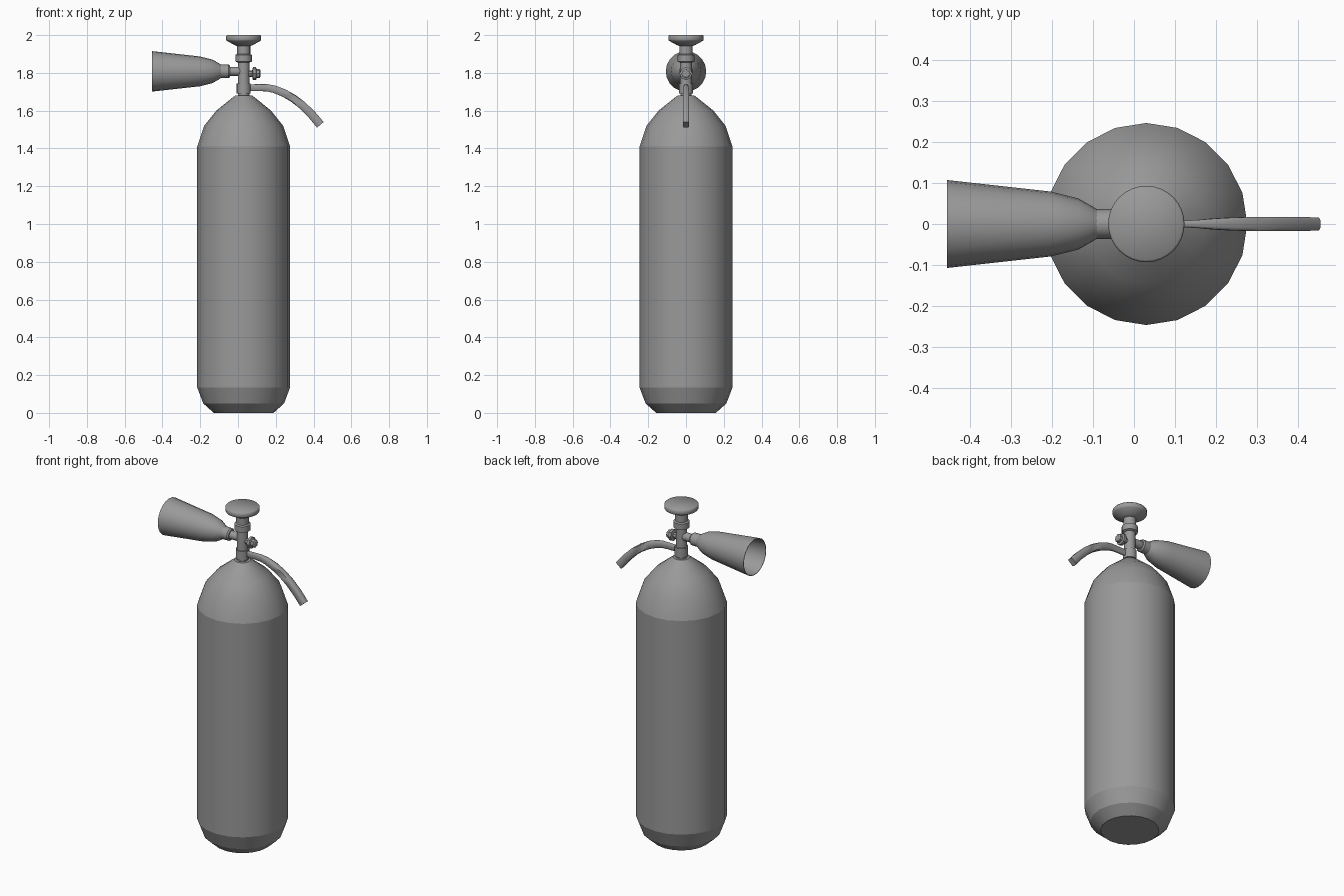
import bpy, bmesh, math
from mathutils import Vector

if "Cube" in bpy.data.objects:
    bpy.data.objects.remove(bpy.data.objects["Cube"])

CX = 0.03  # bottle axis
grey = bpy.data.materials.new("dark_grey")
grey.diffuse_color = (0.32, 0.32, 0.32, 1)
grey.use_nodes = True
grey.node_tree.nodes["Principled BSDF"].inputs["Base Color"].default_value = grey.diffuse_color


def finish(bm, name, angle=30):
    bmesh.ops.recalc_face_normals(bm, faces=bm.faces)
    me = bpy.data.meshes.new(name)
    bm.to_mesh(me)
    bm.free()
    me.materials.append(grey)
    ob = bpy.data.objects.new(name, me)
    bpy.context.collection.objects.link(ob)
    bpy.ops.object.select_all(action='DESELECT')
    ob.select_set(True)
    bpy.context.view_layer.objects.active = ob
    bpy.ops.object.shade_smooth_by_angle(angle=math.radians(angle))
    return ob


def skin(bm, rings, cap_start, cap_end):
    loops = [[bm.verts.new(p) for p in ring] for ring in rings]
    n = len(loops[0])
    for a, b in zip(loops, loops[1:]):
        for i in range(n):
            j = (i + 1) % n
            bm.faces.new((a[i], a[j], b[j], b[i]))
    if cap_start:
        bm.faces.new(loops[0][::-1])
    if cap_end:
        bm.faces.new(loops[-1])


def lathe(name, profile, sides=16, axis='Z', offset=0.0, cap_start=True, cap_end=True, angle=30):
    """Profile is (position along axis, radius); offset is z for X-axis parts."""
    rings = []
    for h, r in profile:
        ring = []
        for i in range(sides):
            t = math.tau * i / sides
            u, v = r * math.cos(t), r * math.sin(t)
            ring.append((CX + u, v, h) if axis == 'Z' else (h, u, offset + v))
        rings.append(ring)
    bm = bmesh.new()
    skin(bm, rings, cap_start, cap_end)
    return finish(bm, name, angle)


# Bottle: base, wall and shoulder, creased where they meet
lathe("bottle_base", [(0, 0.158), (0.05, 0.214), (0.135, 0.246)], 20, cap_end=False, angle=24)
lathe("bottle_wall", [(0.135, 0.246), (1.41, 0.246)], 20, cap_start=False, cap_end=False)
lathe("bottle_shoulder", [(1.41, 0.246), (1.52, 0.209), (1.60, 0.145), (1.655, 0.077), (1.68, 0.045)],
      20, cap_start=False)

# Valve column with collars
lathe("valve_column", [(1.675, 0.030), (1.69, 0.030), (1.69, 0.037), (1.745, 0.037), (1.745, 0.031),
                       (1.855, 0.031), (1.86, 0.044), (1.895, 0.044), (1.90, 0.035), (1.95, 0.035)])

# Hand wheel on top
lathe("hand_wheel", [(1.942, 0.036), (1.948, 0.050), (1.97, 0.090), (1.975, 0.093),
                     (1.995, 0.093), (2.0, 0.088)], 32, angle=50)

# Discharge horn: outlet pipe, coupling and hollow cone
ZH = 1.808
lathe("horn_pipe", [(-0.06, 0.024), (0.03, 0.024)], 16, 'X', ZH)
lathe("horn_coupling", [(-0.095, 0.036), (-0.05, 0.036), (-0.042, 0.030)], 16, 'X', ZH)
lathe("horn", [(-0.088, 0.034), (-0.10, 0.042), (-0.135, 0.062), (-0.203, 0.079), (-0.455, 0.107),
               (-0.455, 0.104), (-0.203, 0.076), (-0.135, 0.059), (-0.10, 0.039)], 20, 'X', ZH)

# Small side plug opposite the horn
lathe("side_plug", [(0.04, 0.017), (0.075, 0.017), (0.079, 0.034), (0.095, 0.034),
                    (0.099, 0.024), (0.114, 0.024), (0.119, 0.017)], 8, 'X', 1.796)

# Curved carrying handle: (x, z, half width in y), rounded rectangular section
path = [(0.05, 1.721, 0.008), (0.12, 1.722, 0.008), (0.155, 1.721, 0.010), (0.19, 1.714, 0.013),
        (0.24, 1.695, 0.016), (0.293, 1.665, 0.017), (0.34, 1.629, 0.017), (0.39, 1.58, 0.017),
        (0.436, 1.525, 0.016)]
corner = [(1, 0.6), (0.82, 1), (-0.82, 1), (-1, 0.6), (-1, -0.6), (-0.82, -1), (0.82, -1), (1, -0.6)]
rings = []
for k, (x, z, w) in enumerate(path):
    a, b = path[max(k - 1, 0)], path[min(k + 1, len(path) - 1)]
    d = Vector((b[0] - a[0], 0, b[1] - a[1])).normalized()
    normal = Vector((-d.z, 0, d.x))
    half = 0.018 + 0.005 * k / (len(path) - 1)
    rings.append([Vector((x, w * v, z)) + normal * half * u for u, v in corner])
bm = bmesh.new()
skin(bm, rings, True, True)
finish(bm, "handle", 60)
